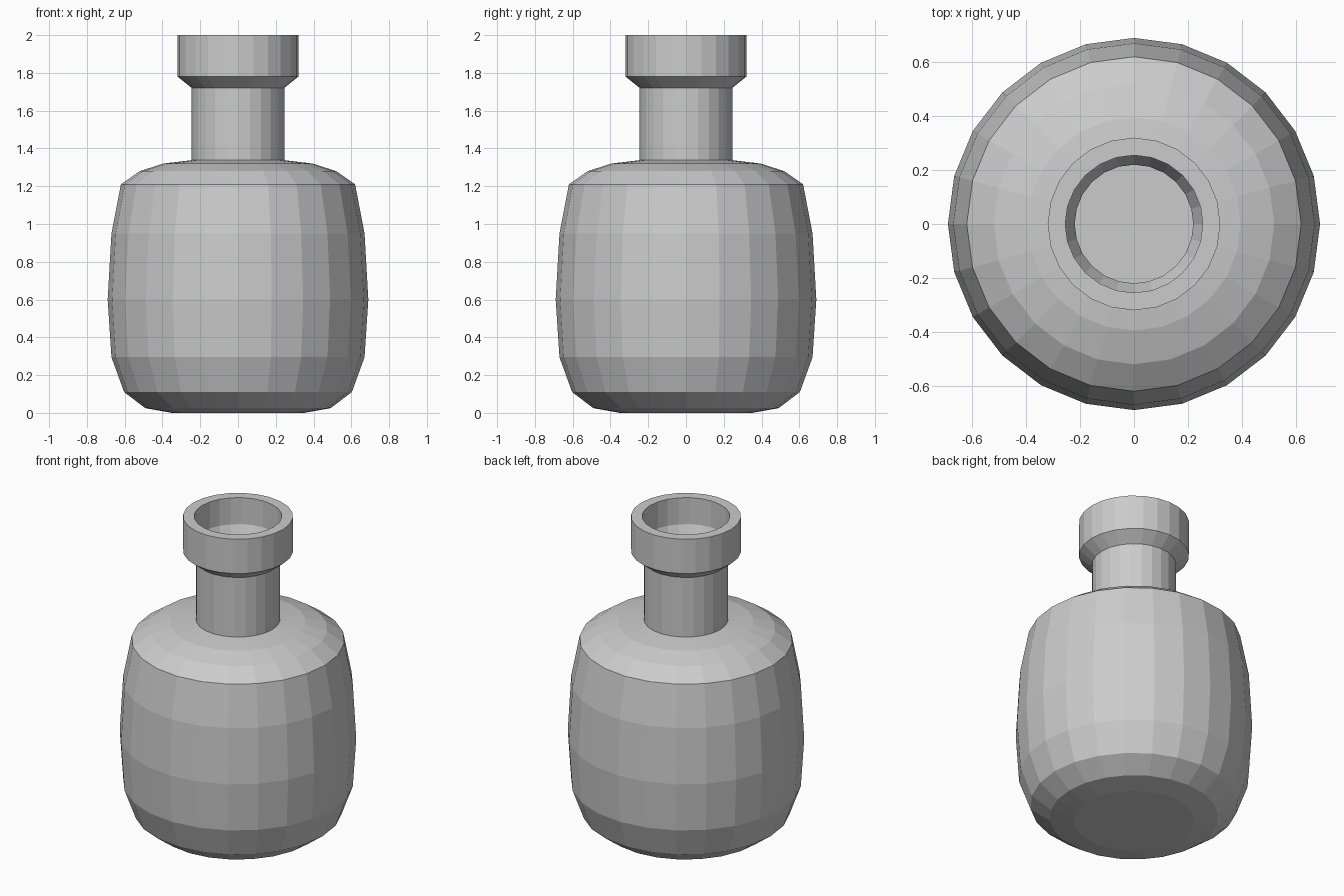
import bpy, bmesh
from math import cos, sin, tau

if "Cube" in bpy.data.objects:
    bpy.data.objects.remove(bpy.data.objects["Cube"])

SIDES = 24

# Bottle profile (radius, height): base, body, shoulder, neck, collar, inner throat
PROFILE = [
    (0.35, 0.0), (0.49, 0.025), (0.603, 0.11), (0.67, 0.295), (0.69, 0.6),
    (0.67, 0.95), (0.62, 1.21), (0.52, 1.28), (0.395, 1.32), (0.245, 1.338),
    (0.245, 1.72), (0.32, 1.78), (0.32, 2.0), (0.255, 2.0),
    (0.255, 1.83), (0.22, 1.75), (0.22, 1.338),
]


def lathe(name, profile, sides):
    bm = bmesh.new()
    rings = [[bm.verts.new((r * cos(tau * i / sides), r * sin(tau * i / sides), z))
              for i in range(sides)] for r, z in profile]
    for low, high in zip(rings, rings[1:]):
        for i in range(sides):
            j = (i + 1) % sides
            bm.faces.new((low[i], low[j], high[j], high[i]))
    # Flat underside, facing down
    bm.faces.new(rings[0][::-1])
    mesh = bpy.data.meshes.new(name)
    bm.to_mesh(mesh)
    bm.free()
    obj = bpy.data.objects.new(name, mesh)
    bpy.context.collection.objects.link(obj)
    return obj


# Flat-shaded hollow bottle
lathe("bottle", PROFILE, SIDES)
